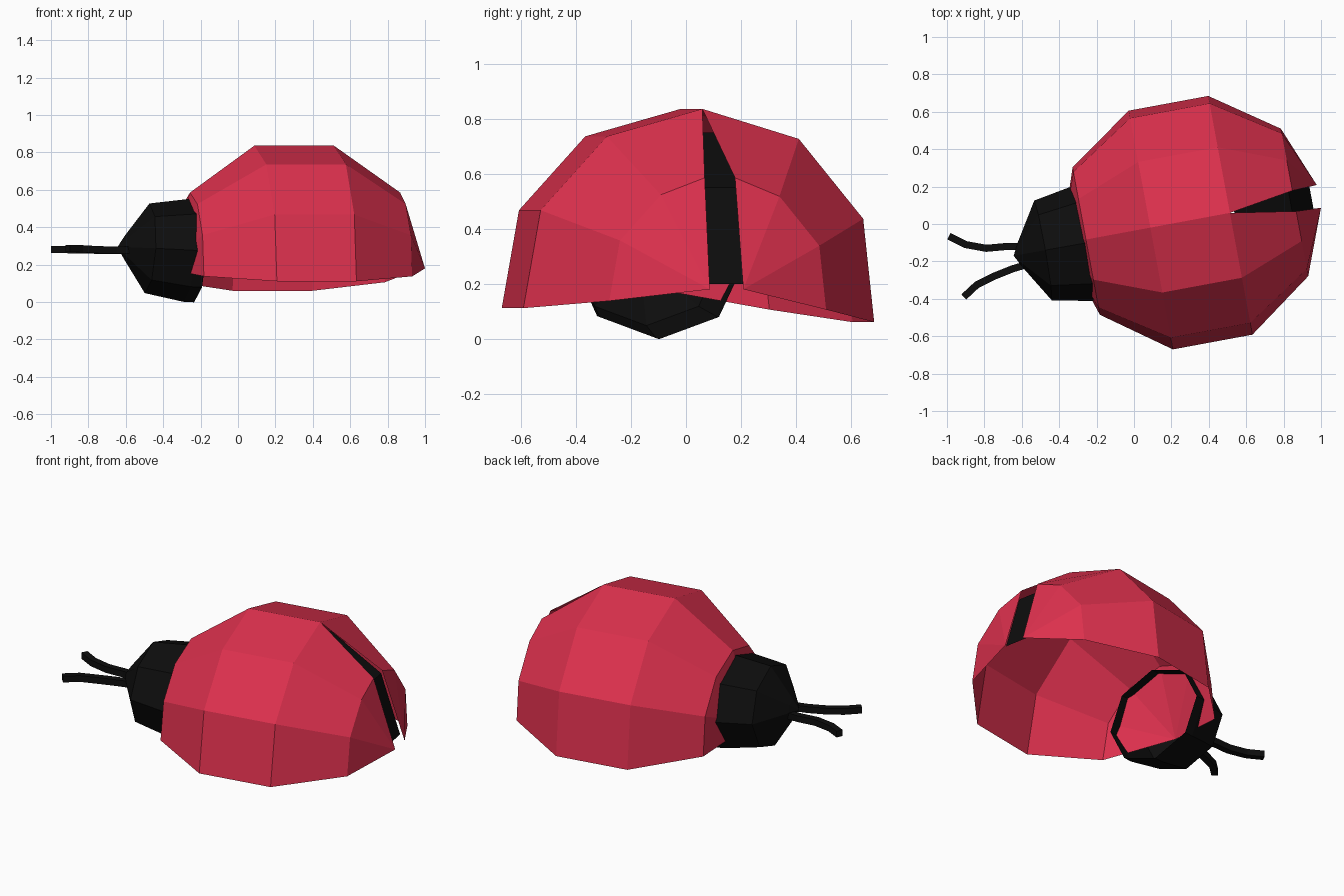
import bpy, bmesh
from math import sin, cos, pi, radians
from mathutils import Matrix, Vector

if "Cube" in bpy.data.objects:
    bpy.data.objects.remove(bpy.data.objects["Cube"])


def material(name, rgb):
    m = bpy.data.materials.new(name)
    m.diffuse_color = (*rgb, 1)
    m.use_nodes = True
    m.node_tree.nodes["Principled BSDF"].inputs["Base Color"].default_value = m.diffuse_color
    return m


red = material("red", (0.72, 0.03, 0.075))
black = material("black", (0.004, 0.004, 0.004))


def add(name, verts, faces, mat, matrix=Matrix()):
    me = bpy.data.meshes.new(name)
    me.from_pydata([matrix @ Vector(v) for v in verts], [], faces)
    bm = bmesh.new()
    bm.from_mesh(me)
    bmesh.ops.recalc_face_normals(bm, faces=bm.faces)
    bm.to_mesh(me)
    bm.free()
    me.materials.append(mat)
    ob = bpy.data.objects.new(name, me)
    bpy.context.collection.objects.link(ob)
    return ob


# Body frame: local x runs along the beetle towards its tail
BODY = Matrix.Translation((0.30, 0.02, 0.18)) @ Matrix.Rotation(radians(10.5), 4, 'Z')


def wing(name, side, radius, step):
    """Quarter sphere with poles at nose and tail; opens slightly at the tail."""
    verts, faces = [], []
    for i in range(1, 5):
        t = pi * i / 5
        for j in range(4):
            a = radians(step * j)
            gap = 0.056 if i == 1 and j == 0 else 0
            verts.append((0.7 * cos(t), side * (radius * sin(t) * sin(a) + gap),
                          0.69 * sin(t) * cos(a)))
    tail, nose = len(verts), len(verts) + 1
    verts += [(0.7, side * 0.062, 0), (-0.7, 0, 0)]
    for j in range(3):
        for i in range(3):
            k = 4 * i + j
            faces.append((k, k + 1, k + 5, k + 4))
        faces += [(tail, j + 1, j), (nose, 12 + j, 13 + j)]
    return add(name, verts, faces, red, BODY)


wing("right_wing_case", -1, 0.70, 32)
wing("left_wing_case", 1, 0.68, 33.5)

# Dark strip showing through the gap between the wing cases
profile = [(0.24, 0.57), (0.545, 0.37), (0.66, 0.02)]
add("back_strip", [(x, s * 0.09, z) for x, z in profile for s in (-1, 1)],
    [(0, 1, 3, 2), (2, 3, 5, 4)], black, BODY)

# Head: eight-sided dome, open at the back
HEAD = (Matrix.Translation((-0.25, -0.10, 0.275)) @ Matrix.Rotation(radians(10), 4, 'Z')
        @ Matrix.Rotation(radians(3), 4, 'Y'))
rings = [(-0.40, 0.0), (-0.365, 0.06), (-0.24, 0.24), (-0.03, 0.275), (0.03, 0.275)]
hv, hf = [(rings[0][0], 0, 0)], []
for x, r in rings[1:]:
    hv += [(x, 1.13 * r * sin(k * pi / 4), r * cos(k * pi / 4)) for k in range(8)]
for k in range(8):
    n = (k + 1) % 8
    hf.append((0, 1 + k, 1 + n))
    for i in range(3):
        a, b = 1 + 8 * i, 9 + 8 * i
        hf.append((a + k, a + n, b + n, b + k))
add("head", hv, hf, black, HEAD)


# Antennae: square rods bent outwards
def antenna(name, path, w=0.019):
    verts, faces = [], []
    pts = [Vector(p) for p in path]
    for i, p in enumerate(pts):
        d = (pts[min(i + 1, len(pts) - 1)] - pts[max(i - 1, 0)]).normalized()
        s = d.cross(Vector((0, 0, 1))).normalized() * w
        u = Vector((0, 0, w))
        verts += [p + s + u, p - s + u, p - s - u, p + s - u]
    for i in range(len(pts) - 1):
        for k in range(4):
            n = (k + 1) % 4
            faces.append((4 * i + k, 4 * i + n, 4 * i + 4 + n, 4 * i + 4 + k))
    e = len(verts) - 4
    faces += [(0, 1, 2, 3), (e + 3, e + 2, e + 1, e)]
    add(name, verts, faces, black)


antenna("left_antenna", [(-0.57, -0.12, 0.275), (-0.68, -0.12, 0.275), (-0.79, -0.13, 0.278),
                         (-0.9, -0.11, 0.28), (-0.99, -0.065, 0.282)])
antenna("right_antenna", [(-0.55, -0.21, 0.278), (-0.65, -0.24, 0.278), (-0.75, -0.28, 0.28),
                          (-0.84, -0.325, 0.285), (-0.91, -0.39, 0.287)])
